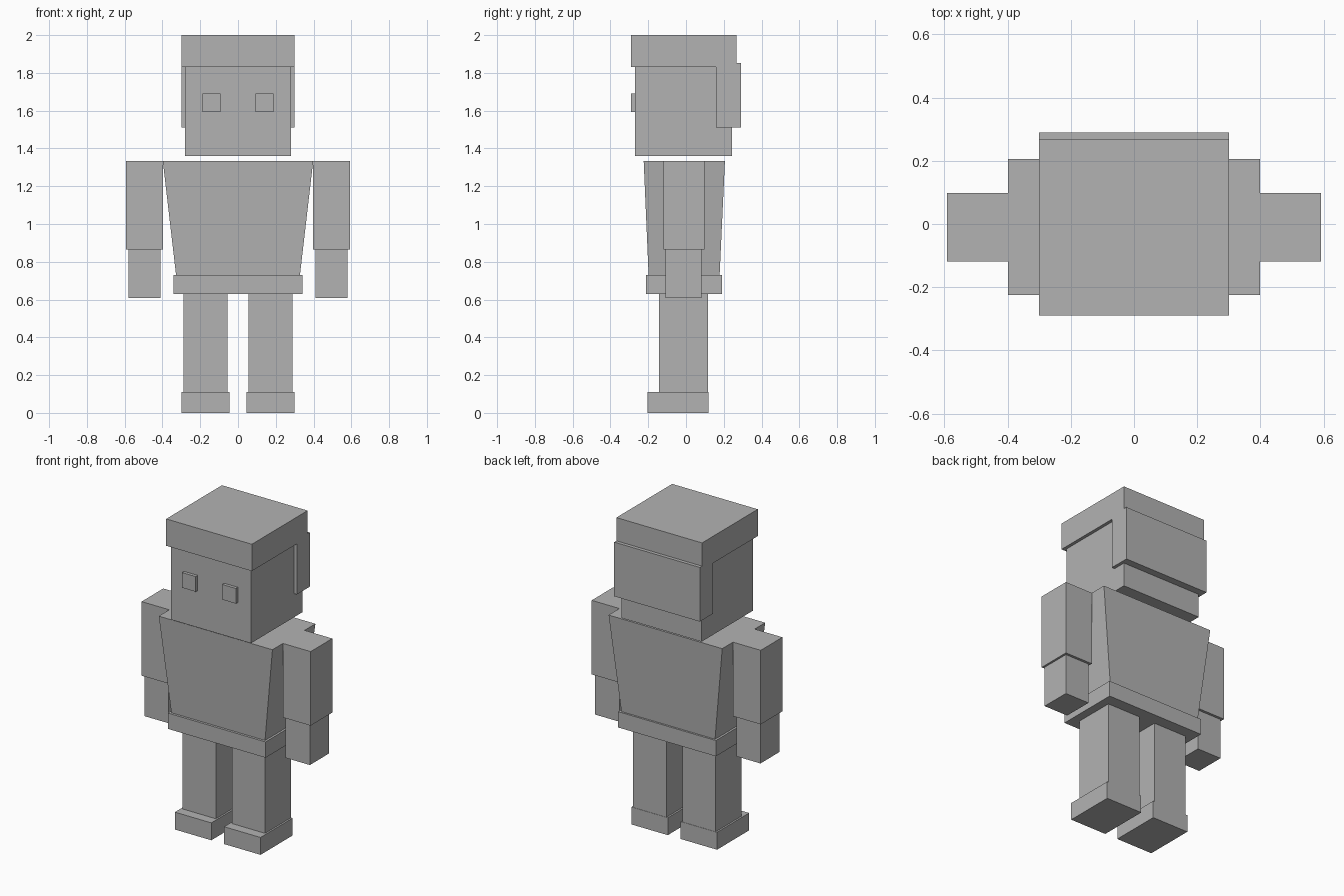
import bpy

if "Cube" in bpy.data.objects:
    bpy.data.objects.remove(bpy.data.objects["Cube"])

grey = bpy.data.materials.new("plain grey")
grey.diffuse_color = (0.45, 0.45, 0.45, 1)
grey.use_nodes = True
grey.node_tree.nodes["Principled BSDF"].inputs["Base Color"].default_value = grey.diffuse_color


def block(name, x, y, z, top_x=None, top_y=None):
    """Box from (min, max) ranges; optional top ranges make it taper."""
    tx, ty = top_x or x, top_y or y
    verts = [(px, py, h)
             for h, rx, ry in ((z[0], x, y), (z[1], tx, ty))
             for px, py in ((rx[0], ry[0]), (rx[1], ry[0]),
                            (rx[1], ry[1]), (rx[0], ry[1]))]
    faces = [(3, 2, 1, 0), (4, 5, 6, 7)]
    faces += [(i, (i + 1) % 4, (i + 1) % 4 + 4, i + 4) for i in range(4)]
    mesh = bpy.data.meshes.new(name)
    mesh.from_pydata(verts, [], faces)
    mesh.materials.append(grey)
    obj = bpy.data.objects.new(name, mesh)
    bpy.context.collection.objects.link(obj)
    return obj


def pair(name, x, y, z):
    """The same block on both sides of the body."""
    block("right_" + name, x, y, z)
    block("left_" + name, (-x[1], -x[0]), y, z)


# Head, hair and eyes
block("head", (-0.28, 0.28), (-0.27, 0.244), (1.36, 1.84))
block("hair_cap", (-0.30, 0.30), (-0.29, 0.268), (1.83, 2.0))
block("hair_back", (-0.30, 0.30), (0.16, 0.29), (1.51, 1.853))
pair("eye", (0.093, 0.188), (-0.29, -0.265), (1.594, 1.69))

# Tapered torso and belt
block("torso", (-0.328, 0.328), (-0.198, 0.178), (0.73, 1.333),
      (-0.398, 0.398), (-0.224, 0.206))
block("belt", (-0.342, 0.342), (-0.213, 0.19), (0.63, 0.73))

# Arms and hands
pair("arm", (0.398, 0.592), (-0.119, 0.098), (0.864, 1.333))
pair("hand", (0.41, 0.579), (-0.108, 0.082), (0.607, 0.864))

# Legs and shoes
pair("leg", (0.056, 0.289), (-0.142, 0.116), (0.11, 0.63))
pair("shoe", (0.045, 0.30), (-0.203, 0.118), (0.0, 0.11))
